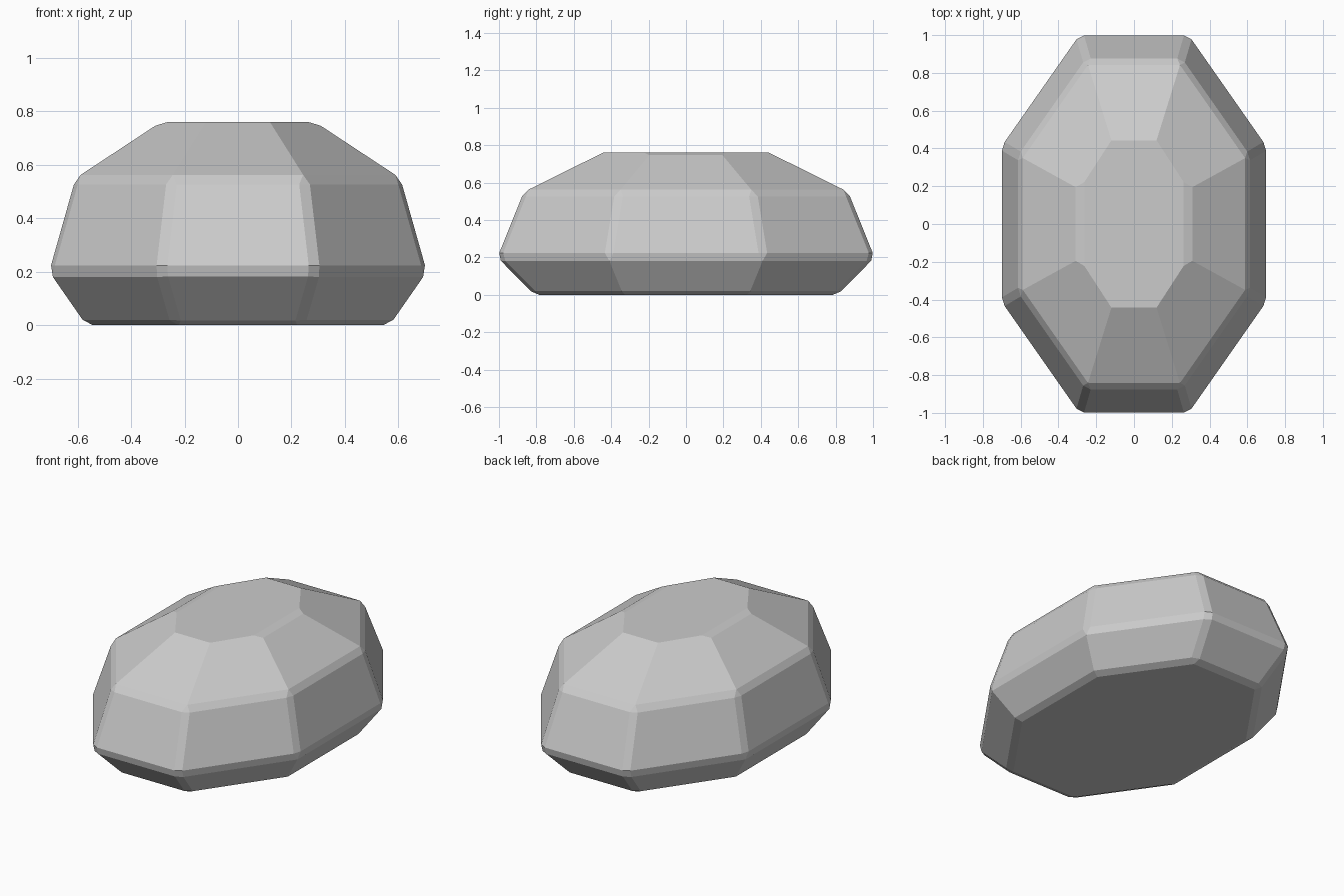
import bpy, bmesh, math

if "Cube" in bpy.data.objects:
    bpy.data.objects.remove(bpy.data.objects["Cube"])

# Stacked stretched octagon rings: (half width x, half depth y, height)
RINGS = [(0.567, 0.81, 0.0), (0.706, 1.008, 0.20), (0.607, 0.867, 0.55), (0.288, 0.443, 0.76)]
N = 8

bm = bmesh.new()
loops = []
for rx, ry, z in RINGS:
    k = 1 / math.cos(math.pi / N)
    angles = [math.tau * (i + 0.5) / N for i in range(N)]
    loops.append([bm.verts.new((rx * k * math.cos(a), ry * k * math.sin(a), z)) for a in angles])

# Facet bands between rings, plus flat base and top
for lo, hi in zip(loops, loops[1:]):
    for i in range(N):
        j = (i + 1) % N
        bm.faces.new((lo[i], lo[j], hi[j], hi[i]))
bm.faces.new(loops[0][::-1])
bm.faces.new(loops[-1])

mesh = bpy.data.meshes.new("faceted_stone")
bm.to_mesh(mesh)
bm.free()
stone = bpy.data.objects.new("faceted_stone", mesh)
bpy.context.collection.objects.link(stone)

# Narrow chamfer on the sharper edges only
bevel = stone.modifiers.new("chamfer", 'BEVEL')
bevel.width = 0.025
bevel.segments = 1
bevel.limit_method = 'ANGLE'
bevel.angle_limit = math.radians(31)
